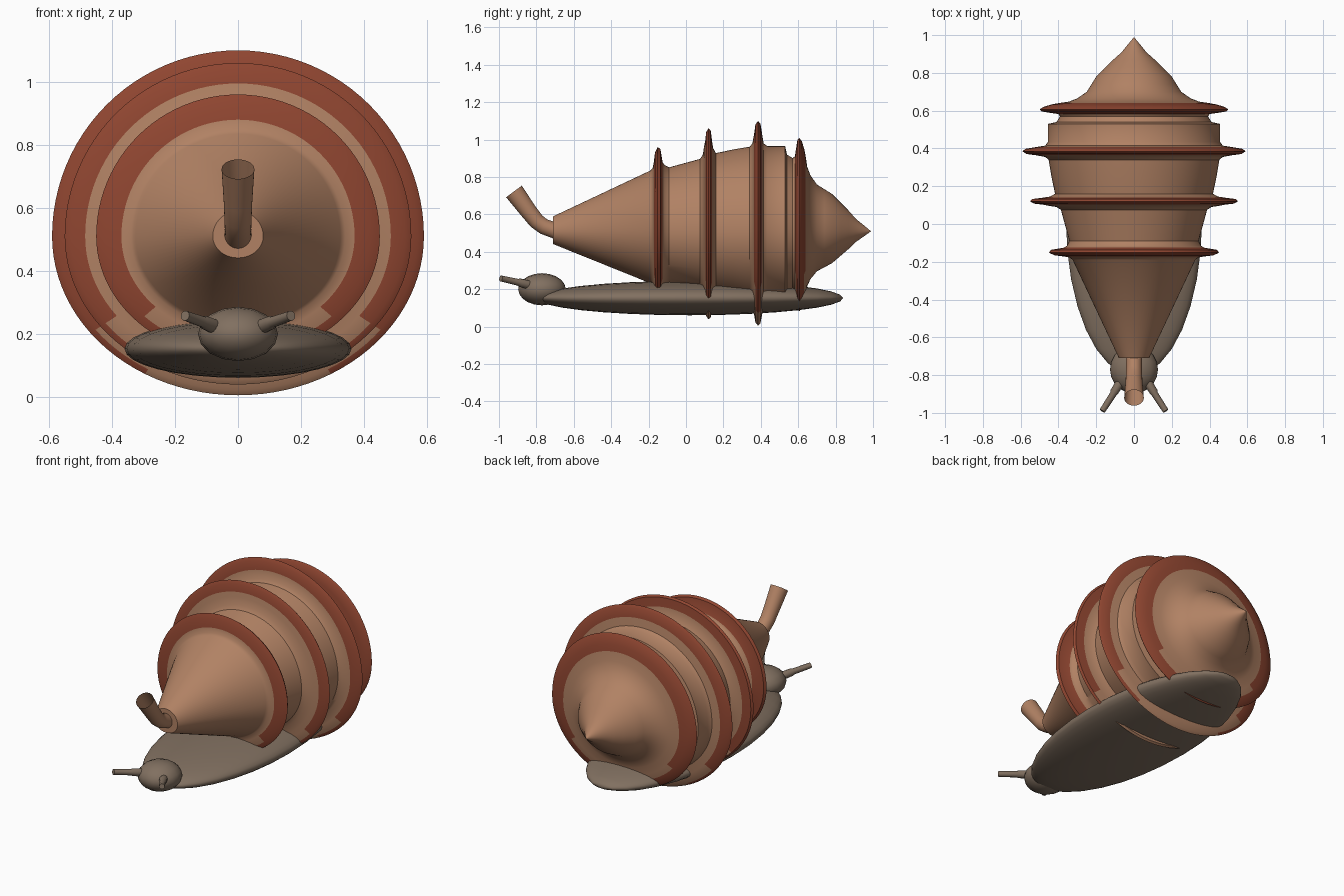
import bpy, bmesh, math
from mathutils import Vector

cube = bpy.data.objects.get("Cube")
if cube:
    bpy.data.objects.remove(cube, do_unlink=True)


def material(name, colour):
    m = bpy.data.materials.new(name)
    m.use_nodes = True
    m.diffuse_color = (*colour, 1)
    m.node_tree.nodes["Principled BSDF"].inputs["Base Color"].default_value = (*colour, 1)
    return m


TAN = material("shell tan", (0.44, 0.222, 0.127))
RED = material("rib red brown", (0.275, 0.06, 0.03))
GREY = material("body grey brown", (0.22, 0.162, 0.118))


def finish(bm, name, mats, angle=40):
    bmesh.ops.recalc_face_normals(bm, faces=bm.faces)
    mesh = bpy.data.meshes.new(name)
    bm.to_mesh(mesh)
    bm.free()
    for m in mats:
        mesh.materials.append(m)
    ob = bpy.data.objects.new(name, mesh)
    bpy.context.collection.objects.link(ob)
    bpy.ops.object.select_all(action="DESELECT")
    ob.select_set(True)
    bpy.context.view_layer.objects.active = ob
    bpy.ops.object.shade_smooth_by_angle(angle=math.radians(angle))
    return ob


def loft(bm, rings, cap_start=False, cap_end=False):
    """Join equal loops of points with quads."""
    loops = [[bm.verts.new(p) for p in ring] for ring in rings]
    n = len(loops[0])
    for a, b in zip(loops, loops[1:]):
        for i in range(n):
            j = (i + 1) % n
            bm.faces.new((a[i], a[j], b[j], b[i]))
    if cap_start:
        bm.faces.new(loops[0])
    if cap_end:
        bm.faces.new(loops[-1])


# Shell: turned profile (y, radius), lower half slightly squashed
AXIS_Z, SQUASH, SIDES = 0.51, 0.855, 96
profile = [
    (-.71, .08), (-.19, .325), (-.178, .34), (-.172, .37), (-.166, .42), (-.152, .45),
    (-.137, .44), (-.125, .37), (-.115, .355), (-.09, .342),
    (.075, .387), (.09, .41), (.097, .455), (.103, .485), (.108, .53), (.12, .55),
    (.132, .54), (.139, .485), (.145, .445), (.16, .418),
    (.25, .437), (.34, .452), (.355, .47), (.364, .52), (.371, .57), (.385, .59),
    (.398, .575), (.407, .52), (.415, .47), (.435, .455), (.53, .455), (.54, .41),
    (.57, .392), (.582, .40), (.588, .44), (.596, .49), (.606, .50), (.62, .48),
    (.632, .44), (.64, .40), (.648, .345), (.665, .30), (.70, .25), (.74, .225),
    (.78, .20), (.83, .15), (.87, .11), (.91, .065), (.95, .033), (.988, .001)]
rib_bands = [(-.2, -.1, .368), (.08, .16, .483), (.34, .43, .518), (.575, .65, .398)]


def shell_ring(y, r):
    points = []
    for i in range(SIDES):
        a = math.tau * i / SIDES
        z = r * math.sin(a)
        points.append((r * math.cos(a), y, AXIS_Z + z * (SQUASH if z < 0 else 1)))
    return points


bm = bmesh.new()
loft(bm, [shell_ring(y, r) for y, r in profile], True, True)
for f in bm.faces:
    c = f.calc_center_median()
    d = math.hypot(c.x, c.z - AXIS_Z)
    f.material_index = int(any(lo < c.y < hi and d > t for lo, hi, t in rib_bands))
finish(bm, "shell", [TAN, RED])


# Tubes along a path of (centre, radius)
def tube(name, path, mat, sides, cap_end):
    pts = [Vector(p) for p, _ in path]
    rings = []
    for i, (p, r) in enumerate(path):
        t = (pts[min(i + 1, len(pts) - 1)] - pts[max(i - 1, 0)]).normalized()
        u = t.cross(Vector((0, 0, 1))).normalized()
        v = u.cross(t)
        rings.append([pts[i] + r * (u * math.cos(a) + v * math.sin(a))
                      for a in (math.tau * k / sides for k in range(sides))])
    bm = bmesh.new()
    loft(bm, rings, True, cap_end)
    return finish(bm, name, [mat])


tube("shell_spout", [((0, -.69, .51), .043), ((0, -.76, .535), .042), ((0, -.80, .565), .043),
                     ((0, -.84, .615), .045), ((0, -.92, .723), .052)], TAN, 32, False)


# Soft body parts: scaled spheres with poles along y
def blob(name, centre, size, segments, rings):
    bm = bmesh.new()
    bmesh.ops.create_uvsphere(bm, u_segments=segments, v_segments=rings, radius=1)
    for v in bm.verts:
        x, y, z = v.co
        v.co = Vector(centre) + Vector((x * size[0], z * size[1], y * size[2]))
    return finish(bm, name, [GREY], 60)


blob("foot", (0, .02, .153), (.36, .82, .092), 32, 16)
blob("head", (0, -.77, .2), (.127, .127, .086), 16, 10)

for side, name in ((1, "left"), (-1, "right")):
    tube(name + "_tentacle", [((side * .055, -.81, .215), .025), ((side * .105, -.89, .236), .022),
                              ((side * .11, -.90, .238), .018), ((side * .168, -.99, .258), .016)],
         GREY, 12, True)
